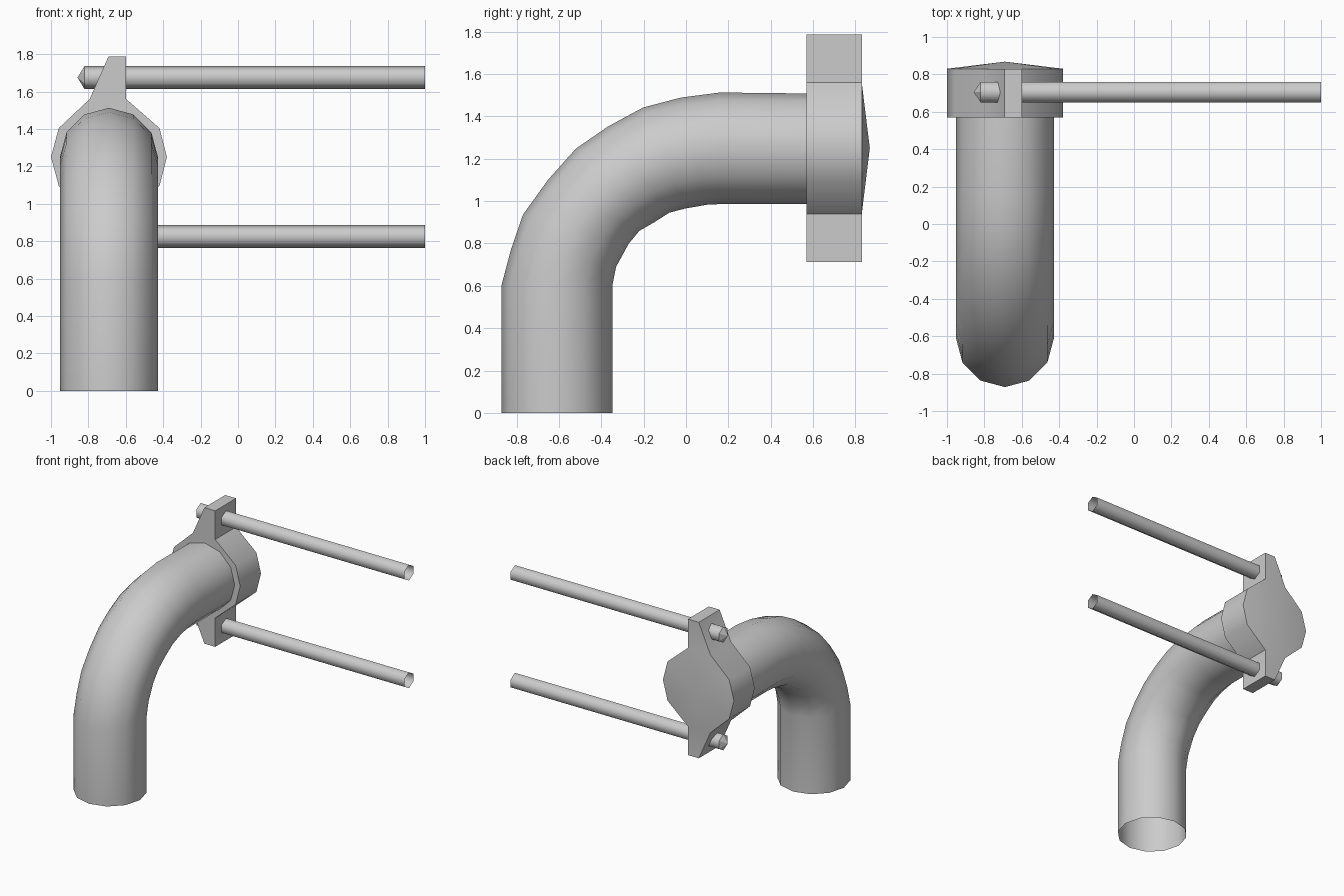
import bpy
import bmesh
from math import cos, sin, pi, radians
from mathutils import Vector

cube = bpy.data.objects.get("Cube")
if cube:
    bpy.data.objects.remove(cube)

grey = bpy.data.materials.new("plain grey")
grey.use_nodes = True
colour = (0.6, 0.6, 0.6, 1)
grey.diffuse_color = colour
grey.node_tree.nodes["Principled BSDF"].inputs["Base Color"].default_value = colour

PIPE_X, PIPE_Z, PIPE_R = -0.69, 1.25, 0.262


def finish(name, bm, smooth_angle=None):
    bmesh.ops.recalc_face_normals(bm, faces=bm.faces)
    mesh = bpy.data.meshes.new(name)
    bm.to_mesh(mesh)
    bm.free()
    mesh.materials.append(grey)
    obj = bpy.data.objects.new(name, mesh)
    bpy.context.collection.objects.link(obj)
    if smooth_angle:
        bpy.ops.object.select_all(action='DESELECT')
        obj.select_set(True)
        bpy.context.view_layer.objects.active = obj
        bpy.ops.object.shade_smooth_by_angle(angle=radians(smooth_angle))
    return obj


def ring(bm, centre, u, v, sides):
    return [bm.verts.new(centre + u * cos(2 * pi * i / sides) + v * sin(2 * pi * i / sides))
            for i in range(sides)]


def bridge(bm, a, b):
    n = len(a)
    return [bm.faces.new((a[i], a[(i + 1) % n], b[(i + 1) % n], b[i])) for i in range(n)]


# Bent pipe: outer and inner points (y, z) of each ring, open at the bottom
outer = [(-.872, 0), (-.872, .6), (-.827, .77), (-.77, .936), (-.652, 1.1), (-.52, 1.248),
         (-.369, 1.352), (-.203, 1.442), (-.024, 1.489), (.16, 1.513), (.6, 1.508)]
inner = [(-.348, 0), (-.348, .6), (-.33, .69), (-.27, .8), (-.22, .86), (-.15, .9),
         (-.08, .945), (-.005, .965), (.1, .983), (.16, .986), (.6, .986)]
bm = bmesh.new()
previous = None
for o, i in zip(outer, inner):
    a, b = Vector((PIPE_X, *o)), Vector((PIPE_X, *i))
    current = ring(bm, (a + b) / 2, (a - b) / 2, Vector((PIPE_R, 0, 0)), 12)
    if previous:
        bridge(bm, previous, current)
    previous = current
finish("bent_pipe", bm, 60)

# End collar with two lugs: upper outline (x, z offset), mirrored downward
upper = [(.31, 0), (.27, .155), (.092, .31), (.092, .537), (-.003, .537),
         (-.103, .31), (-.268, .155), (-.31, 0)]
outline = upper + [(x, -z) for x, z in reversed(upper[1:-1])]
bm = bmesh.new()
front, back = [[bm.verts.new((PIPE_X + x, y, PIPE_Z + z)) for x, z in outline]
               for y in (.57, .83)]
bridge(bm, front, back)
bm.faces.new(front)
# Flat lug backs and a shallow domed cap
lugs = (2, 9)
apex = bm.verts.new((PIPE_X, .868, PIPE_Z))
for s in lugs:
    bm.faces.new(back[s:s + 4])
body = [v for k, v in enumerate(back) if k not in (3, 4, 10, 11)]
for k in range(len(body)):
    bm.faces.new((body[k], body[(k + 1) % len(body)], apex))
finish("end_collar", bm, 35)

# Hexagonal rods: pointed at the collar, open at the far end
for name, z in (("upper_rod", 1.675), ("lower_rod", .825)):
    bm = bmesh.new()
    up, side = Vector((0, 0, .0625)), Vector((0, .0625, 0))
    head = ring(bm, Vector((-.82, .705, z)), up, side, 6)
    end = ring(bm, Vector((1, .705, z)), up, side, 6)
    for f in bridge(bm, head, end):
        f.smooth = True
    tip = bm.verts.new((-.858, .705, z))
    for k in range(6):
        bm.faces.new((head[k], head[(k + 1) % 6], tip))
    finish(name, bm)
